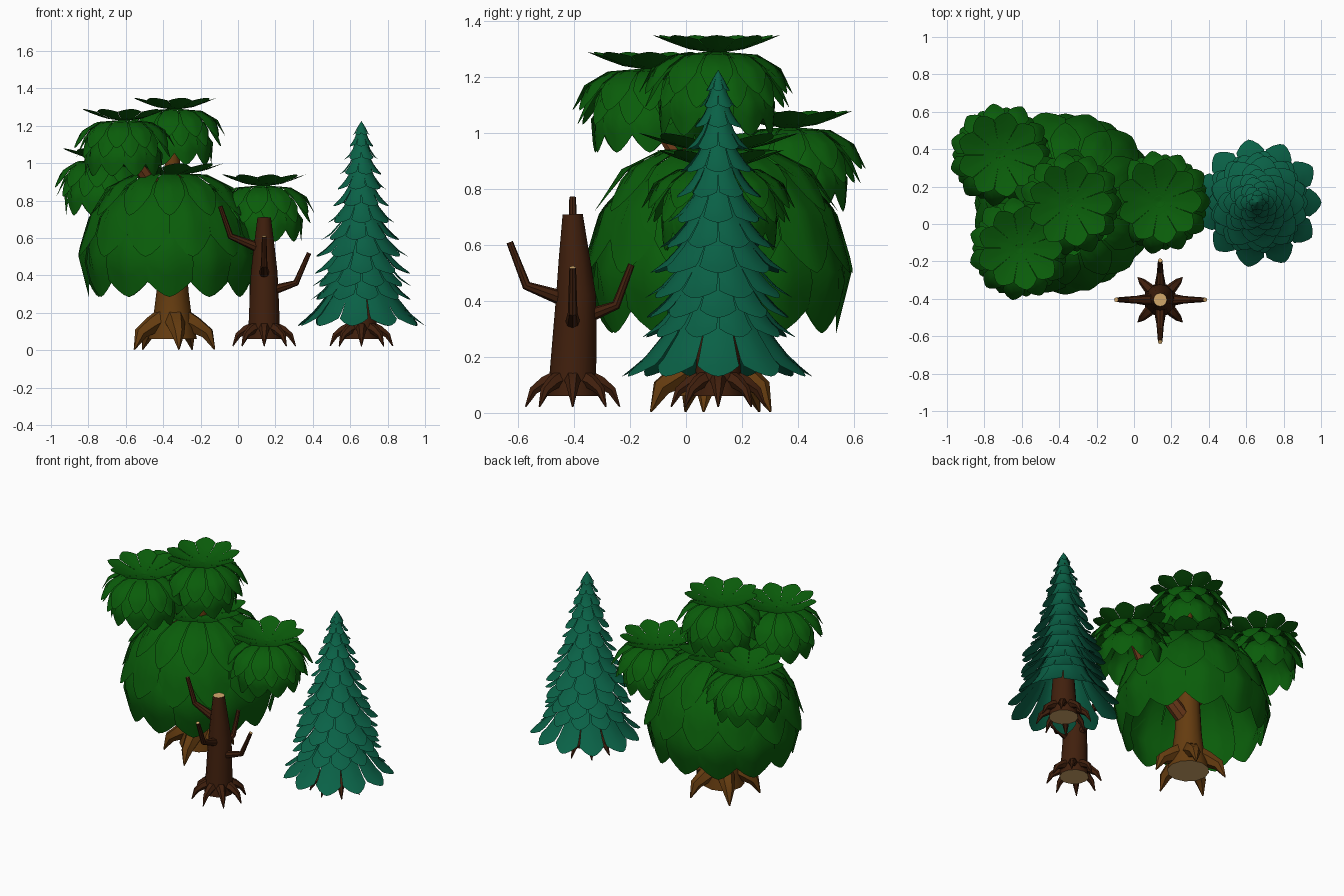
import bpy, bmesh, math, random
from mathutils import Vector

if "Cube" in bpy.data.objects:
    bpy.data.objects.remove(bpy.data.objects["Cube"])

random.seed(4)


def material(name, rgb):
    m = bpy.data.materials.new(name)
    m.diffuse_color = (*rgb, 1)
    m.use_nodes = True
    m.node_tree.nodes["Principled BSDF"].inputs["Base Color"].default_value = m.diffuse_color
    return m


LEAF = material("leaf green", (0.003, 0.108, 0.003))
PINE = material("pine green", (0.003, 0.12, 0.062))
BARK = material("light bark", (0.13, 0.045, 0.005))
RED = material("red brown branch", (0.15, 0.042, 0.01))
DARK = material("dark bark", (0.052, 0.014, 0.004))
WOOD = material("cut wood", (0.66, 0.40, 0.15))


def finish(bm, name, mats, angle=40):
    me = bpy.data.meshes.new(name)
    bm.to_mesh(me)
    bm.free()
    ob = bpy.data.objects.new(name, me)
    bpy.context.collection.objects.link(ob)
    for m in mats:
        me.materials.append(m)
    bpy.ops.object.select_all(action='DESELECT')
    ob.select_set(True)
    bpy.context.view_layer.objects.active = ob
    bpy.ops.object.shade_smooth_by_angle(angle=math.radians(angle))
    return ob


def tube(bm, pts, radii, sides=10):
    """Tapered tube along a path; end caps get material 1."""
    pts = [Vector(p) for p in pts]
    rings, d_old, q = [], None, None
    for i, p in enumerate(pts):
        d = (pts[min(i + 1, len(pts) - 1)] - pts[max(i - 1, 0)]).normalized()
        q = d.to_track_quat('Z', 'Y') if q is None else d_old.rotation_difference(d) @ q
        d_old = d
        ring = []
        for k in range(sides):
            a = 2 * math.pi * k / sides
            ring.append(bm.verts.new(p + q @ Vector((math.cos(a), math.sin(a), 0)) * radii[i]))
        rings.append(ring)
    for a, b in zip(rings, rings[1:]):
        for k in range(sides):
            n = (k + 1) % sides
            bm.faces.new((a[k], a[n], b[n], b[k]))
    for cap in (rings[0][::-1], rings[-1]):
        bm.faces.new(cap).material_index = 1


def roots(bm, centre, profile, count, turn):
    """Ring of claw roots in bark only; profile is (distance, height, thickness)."""
    for k in range(count):
        a = turn + 2 * math.pi * k / count
        pts = [(centre[0] + r * math.cos(a), centre[1] + r * math.sin(a), z) for r, z, t in profile]
        tube(bm, pts, [t for r, z, t in profile], 6)
    for f in bm.faces:
        if len(f.verts) == 6:
            f.material_index = 0


def sample(profile, u):
    t = u * (len(profile) - 1)
    i = min(int(t), len(profile) - 2)
    f = t - i
    return [profile[i][j] * (1 - f) + profile[i + 1][j] * f for j in (0, 1)]


def petals(bm, centre, profile, count, turn, w0=1.0, w1=1.1, scallop=0.25, jitter=0.02):
    """Ring of overlapping leaves that follow a (radius, height) profile."""
    rows, cols = 7, (-1, -0.6, -0.25, 0, 0.25, 0.6, 1)
    for k in range(count):
        mid = 2 * math.pi * (k + turn) / count
        s = 1 + random.uniform(-jitter, jitter)
        grid = []
        for i in range(rows):
            u = i / (rows - 1)
            w = w0 + (w1 - w0) * u
            line = []
            for c in cols:
                r, z = sample(profile, u * (1 - scallop * abs(c) ** 1.5))
                r *= s * (1 - 0.02 * abs(c))
                a = mid + c * w * math.pi / count
                line.append(bm.verts.new((centre[0] + r * math.cos(a), centre[1] + r * math.sin(a),
                                          centre[2] + z)))
            grid.append(line)
        for i in range(rows - 1):
            for j in range(len(cols) - 1):
                bm.faces.new((grid[i][j], grid[i + 1][j], grid[i + 1][j + 1], grid[i][j + 1]))


# --- Leafy tree: trunk and roots
T = (-0.35, 0.10)
bm = bmesh.new()
zs = (0.06, 0.12, 0.2, 0.32, 0.6, 0.9, 1.22)
tube(bm, [(*T, z) for z in zs], (0.13, 0.118, 0.1, 0.085, 0.07, 0.05, 0.02), 12)
roots(bm, T, ((0.03, 0.18, 0.065), (0.12, 0.135, 0.05), (0.19, 0.09, 0.036), (0.228, 0.004, 0.004)),
      5, -math.pi / 2 + 0.15)
finish(bm, "leafy_tree_trunk", (BARK, WOOD))

# --- Leafy tree: small crowns (x, y, top height) and the branches that carry them
crowns = {"top": (-0.34, 0.11, 1.35), "front_left": (-0.61, -0.13, 1.29),
          "back_left": (-0.715, 0.37, 1.08), "right": (0.135, 0.12, 0.94)}
SMALL = (  # profile, leaf count, turn, root width, tip width, scallop
    (((0, -0.065), (0.1, -0.05), (0.17, -0.025), (0.23, 0)), 9, 0.0, 1.0, 0.98, 0.2),
    (((0.03, -0.06), (0.15, -0.07), (0.235, -0.12), (0.278, -0.21)), 11, 0.0, 1.0, 0.88, 0.27),
    (((0.03, -0.07), (0.13, -0.085), (0.215, -0.15), (0.26, -0.26)), 11, 0.5, 1.0, 0.9, 0.27),
    (((0.08, -0.11), (0.15, -0.16), (0.21, -0.24), (0.2, -0.36)), 10, 0.0, 0.9, 1.1, 0.2),
)
for name, (x, y, top) in crowns.items():
    bm = bmesh.new()
    for prof, n, turn, w0, w1, sc in SMALL:
        petals(bm, (x, y, top), prof, n, turn, w0, w1, sc)
    finish(bm, name + "_crown", (LEAF,), 50)
    if name != "top":
        bm = bmesh.new()
        start = Vector((*T, top - 0.55))
        end = Vector((x, y, top - 0.08))
        bend = start.lerp(end, 0.75)
        bend.z -= 0.08
        tube(bm, (start, bend, end), (0.05, 0.038, 0.02), 8)
        finish(bm, name + "_branch", (RED, RED))

# --- Leafy tree: large main crown
MAIN = (
    (((0, 0.93), (0.12, 0.945), (0.2, 0.965), (0.29, 1.0)), 9, 0.0, 1.0, 0.98, 0.2),
    (((0.04, 0.945), (0.2, 0.94), (0.34, 0.87), (0.435, 0.72)), 12, 0.0, 1.0, 0.9, 0.25),
    (((0.05, 0.93), (0.29, 0.87), (0.43, 0.72), (0.495, 0.5)), 12, 0.5, 1.0, 1.0, 0.18),
    (((0.22, 0.86), (0.41, 0.69), (0.485, 0.5), (0.43, 0.285)), 12, 0.0, 0.9, 1.08, 0.14),
)
bm = bmesh.new()
for prof, n, turn, w0, w1, sc in MAIN:
    petals(bm, (-0.367, 0.113, 0), prof, n, turn, w0, w1, sc)
finish(bm, "main_crown", (LEAF,), 50)

# --- Dead tree: trunk, roots and four bent branches
D = (0.14, -0.405)
CLAW = ((0.05, 0.125, 0.034), (0.1, 0.108, 0.026), (0.14, 0.08, 0.018), (0.168, 0.022, 0.003))
bm = bmesh.new()
trunk = ((0.06, 0.09, 0), (0.12, 0.084, 0), (0.3, 0.077, 0.008), (0.42, 0.071, 0.012), (0.55, 0.056, 0.006), (0.71, 0.036, 0))
tube(bm, [(D[0], D[1] + dy, z) for z, r, dy in trunk], [r for z, r, dy in trunk], 12)
roots(bm, D, CLAW, 8, 0)
for dx, dy, z0, z1, z2, r1, r2 in ((-1, 0, 0.54, 0.61, 0.77, 0.18, 0.235), (1, 0, 0.31, 0.36, 0.52, 0.17, 0.24),
                                   (0, -1, 0.40, 0.455, 0.61, 0.165, 0.225), (0, 1, 0.33, 0.385, 0.53, 0.155, 0.21)):
    pts = [(D[0] + dx * r, D[1] + dy * r, z) for r, z in ((0.01, z0), (r1, z1), (r2, z2))]
    tube(bm, pts, (0.03, 0.017, 0.012), 8)
finish(bm, "dead_tree", (DARK, WOOD))

# --- Pine: trunk and roots
P = (0.66, 0.115)
bm = bmesh.new()
zs = (0.06, 0.12, 0.3, 0.7, 1.15)
tube(bm, [(*P, z) for z in zs], (0.09, 0.083, 0.07, 0.042, 0.012), 12)
roots(bm, P, CLAW, 8, 0)
finish(bm, "pine_trunk", (DARK, WOOD))

# --- Pine: tiers of flared needles (tip height, radius)
tiers = ((0.13, 0.345), (0.27, 0.275), (0.34, 0.265), (0.41, 0.265), (0.50, 0.25), (0.59, 0.21), (0.68, 0.183),
         (0.77, 0.16), (0.86, 0.135), (0.94, 0.115), (1.02, 0.09), (1.09, 0.067), (1.15, 0.045))
bm = bmesh.new()
for i, (z, r) in enumerate(tiers):
    h = 0.34 if i == 0 else 0.28 - 0.017 * i
    start = 0.0 if i == len(tiers) - 1 else 0.3
    prof = ((start * r, z + h), (0.52 * r, z + 0.5 * h), (0.77 * r, z + 0.19 * h), (r, z))
    petals(bm, (*P, 0), prof, max(6, 11 - i // 2), 0.5 * (i % 2), 1.05, 0.92, 0.2, 0.03)
finish(bm, "pine_needles", (PINE,), 50)
